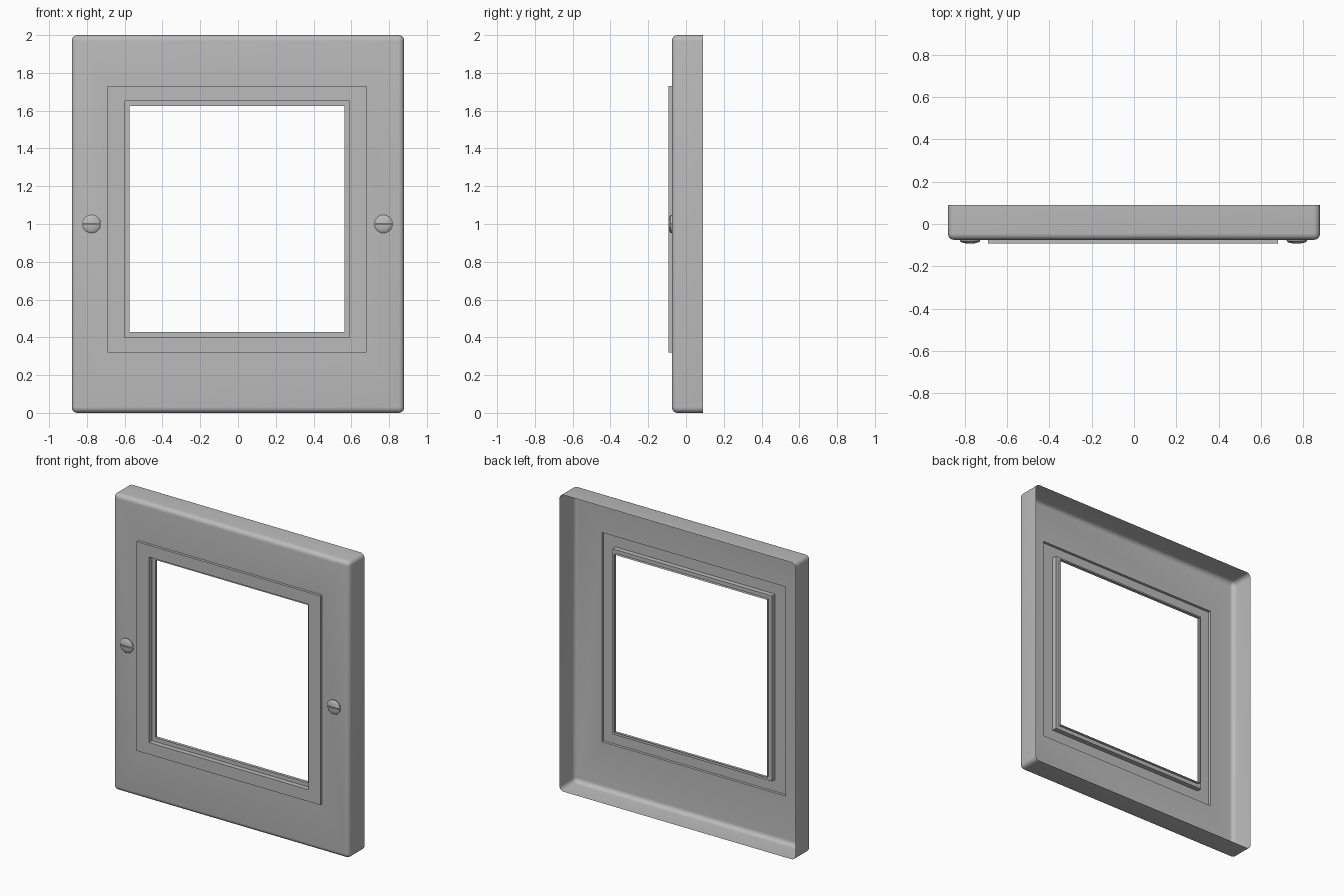
import bpy, bmesh, math
from mathutils import Vector

cube = bpy.data.objects.get("Cube")
if cube:
    bpy.data.objects.remove(cube, do_unlink=True)

grey = bpy.data.materials.new("plain grey")
grey.use_nodes = True
COLOUR = (0.5, 0.5, 0.5, 1)
grey.diffuse_color = COLOUR
grey.node_tree.nodes["Principled BSDF"].inputs["Base Color"].default_value = COLOUR


def rounded_rect(x0, x1, z0, z1, r, y, seg=5):
    """Loop of points, anticlockwise from the front; r = 0 gives sharp corners."""
    corners = [(x1 - r, z0 + r, -90), (x1 - r, z1 - r, 0),
               (x0 + r, z1 - r, 90), (x0 + r, z0 + r, 180)]
    points = []
    for cx, cz, start in corners:
        for i in range(seg + 1):
            a = math.radians(start + 90 * i / seg)
            points.append((cx + r * math.cos(a), y, cz + r * math.sin(a)))
    return points


def circle(cx, cz, r, y, count=32):
    return [(cx + r * math.cos(math.tau * i / count), y,
             cz + r * math.sin(math.tau * i / count)) for i in range(count)]


def loft(loops):
    """Sheet joining each loop to the next."""
    bm = bmesh.new()
    rings = [[bm.verts.new(p) for p in loop] for loop in loops]
    for a, b in zip(rings, rings[1:]):
        for i in range(len(a)):
            j = (i + 1) % len(a)
            bm.faces.new((a[i], a[j], b[j], b[i]))
    bmesh.ops.remove_doubles(bm, verts=bm.verts[:], dist=1e-5)
    return bm


def finish(bm, name):
    mesh = bpy.data.meshes.new(name)
    bm.to_mesh(mesh)
    bm.free()
    mesh.materials.append(grey)
    obj = bpy.data.objects.new(name, mesh)
    bpy.context.collection.objects.link(obj)
    bpy.ops.object.select_all(action="DESELECT")
    obj.select_set(True)
    bpy.context.view_layer.objects.active = obj
    bpy.ops.object.shade_smooth_by_angle(angle=math.radians(35))


BACK, FACE, FRAME = 0.09, -0.075, -0.093
EDGE = 0.03

# Hollow cover: straight side walls, then a rounded front edge
loops = [rounded_rect(-0.88, 0.88, 0, 2, EDGE, BACK)]
for i in range(6):
    a = math.radians(90 * i / 5)
    inset = EDGE * (1 - math.cos(a))
    loops.append(rounded_rect(-0.88 + inset, 0.88 - inset, inset, 2 - inset,
                              EDGE - inset, FACE + EDGE * (1 - math.sin(a))))

# Raised frame around the opening, then the stepped inner lip
outer = (-0.69, 0.68, 0.32, 1.73)
inner = (-0.60, 0.59, 0.40, 1.65)
lip = (-0.575, 0.565, 0.427, 1.625)
for rect, y in ((outer, FACE), (outer, FRAME), (inner, FRAME),
                (inner, -0.06), (lip, -0.06), (lip, -0.04)):
    loops.append(rounded_rect(*rect, 0, y))
finish(loft(loops), "cover_plate")

# Domed screw heads, each split by a narrow level slot
for side, x in (("right", -0.775), ("left", 0.77)):
    for half, sign in (("upper", 1), ("lower", -1)):
        profile = [(0.048, FACE), (0.048, -0.081), (0.042, -0.086),
                   (0.03, -0.09), (0.015, -0.092), (0, -0.093)]
        bm = loft([circle(x, 1, r, y) for r, y in profile])
        cut = bmesh.ops.bisect_plane(
            bm, geom=bm.verts[:] + bm.edges[:] + bm.faces[:],
            plane_co=Vector((x, 0, 1 + sign * 0.003)),
            plane_no=Vector((0, 0, sign)), clear_inner=True)
        # Close the wall of the slot
        rim = [e for e in cut["geom_cut"] if isinstance(e, bmesh.types.BMEdge)]
        bmesh.ops.contextual_create(bm, geom=rim)
        bmesh.ops.recalc_face_normals(bm, faces=bm.faces[:])
        finish(bm, f"{side}_screw_{half}_half")
